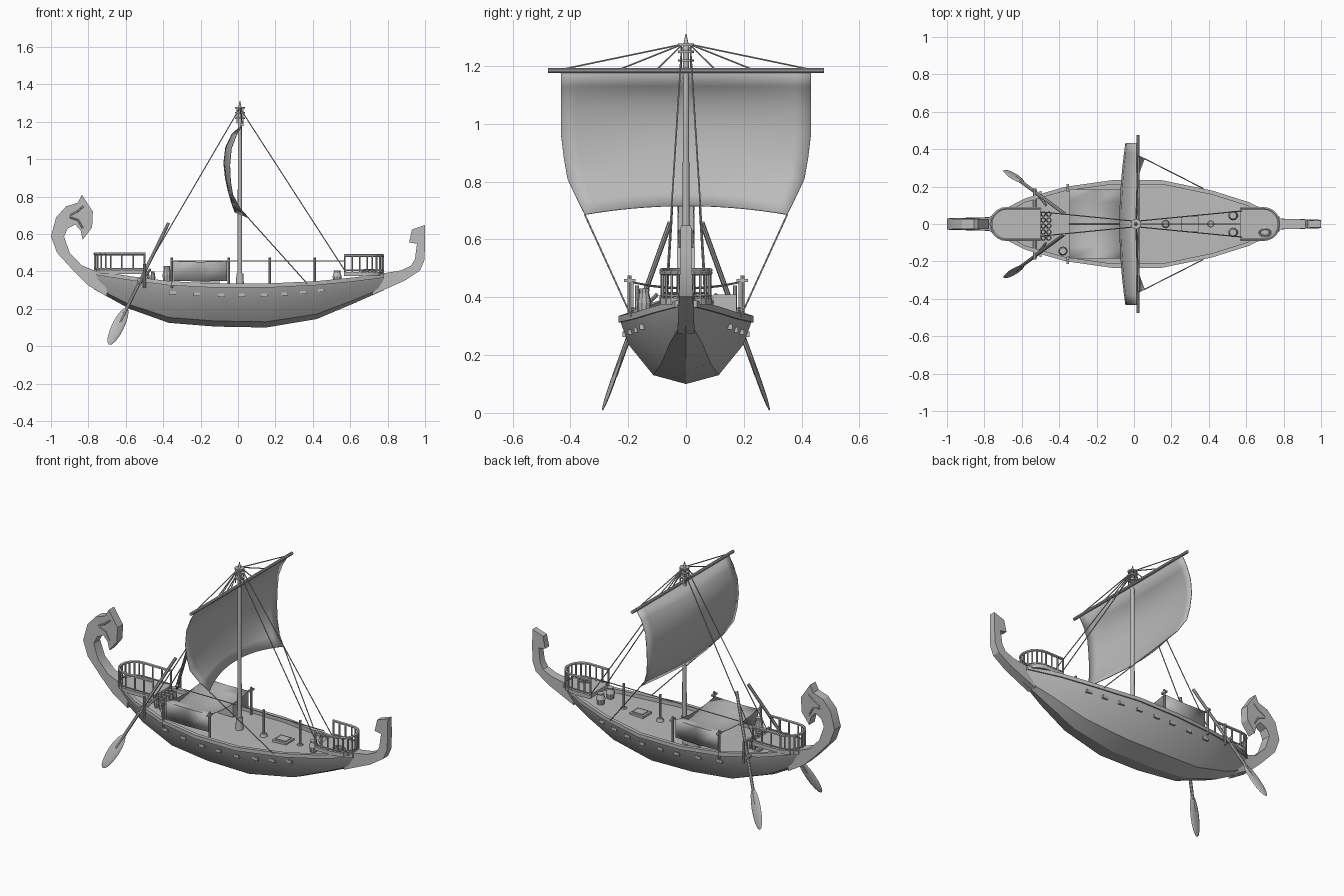
import bpy, bmesh, math
from mathutils import Vector, Matrix

if "Cube" in bpy.data.objects:
    bpy.data.objects.remove(bpy.data.objects["Cube"])

grey = bpy.data.materials.new("plain_grey")
grey.use_nodes = True
grey.diffuse_color = (0.5, 0.5, 0.5, 1)
grey.node_tree.nodes["Principled BSDF"].inputs["Base Color"].default_value = (0.5, 0.5, 0.5, 1)


def finish(bm, name, angle=30):
    bmesh.ops.recalc_face_normals(bm, faces=bm.faces)
    mesh = bpy.data.meshes.new(name)
    bm.to_mesh(mesh)
    bm.free()
    mesh.materials.append(grey)
    ob = bpy.data.objects.new(name, mesh)
    bpy.context.collection.objects.link(ob)
    bpy.ops.object.select_all(action='DESELECT')
    ob.select_set(True)
    bpy.context.view_layer.objects.active = ob
    bpy.ops.object.shade_smooth_by_angle(angle=math.radians(angle))
    return ob


def rod(bm, a, b, r, r2=None, n=8):
    a, b = Vector(a), Vector(b)
    d = b - a
    m = Matrix.Translation((a + b) / 2) @ d.to_track_quat('Z', 'Y').to_matrix().to_4x4()
    bmesh.ops.create_cone(bm, cap_ends=True, segments=n, radius1=r,
                          radius2=r if r2 is None else r2, depth=d.length, matrix=m)


def path(bm, pts, r, n=6):
    for a, b in zip(pts, pts[1:]):
        rod(bm, a, b, r, n=n)


def box(bm, c, s):
    bmesh.ops.create_cube(bm, size=1, matrix=Matrix.Translation(c) @ Matrix.Diagonal((*s, 1)))


def loft(bm, rings):
    rows = [[bm.verts.new(p) for p in ring] for ring in rings]
    n = len(rows[0])
    for r, s in zip(rows, rows[1:]):
        for i in range(n):
            bm.faces.new((r[i], r[(i + 1) % n], s[(i + 1) % n], s[i]))
    bm.faces.new(rows[0])
    bm.faces.new(rows[-1])


def prism(bm, outline, axis, depth):
    vs = [bm.verts.new(p) for p in outline]
    face = bm.faces.new(vs)
    ext = bmesh.ops.extrude_face_region(bm, geom=[face])["geom"]
    bmesh.ops.translate(bm, verts=[g for g in ext if isinstance(g, bmesh.types.BMVert)],
                        vec=Vector(axis) * depth)


def jar(bm, x, y, z, r, h):
    for z0, z1, a, b in ((0, .5, .75, 1), (.5, .85, 1, .7), (.85, 1, .7, .75)):
        rod(bm, (x, y, z + z0 * h), (x, y, z + z1 * h), a * r, b * r, 10)


# Hull stations: x, half beam, sheer height, keel height
STATIONS = [(-.77, .032, .405, .305), (-.58, .13, .375, .2), (-.37, .19, .348, .125),
            (-.12, .226, .335, .105), (.15, .226, .335, .1), (.42, .17, .348, .145),
            (.61, .11, .367, .225), (.78, .03, .388, .3)]


def hull_at(x):
    for a, b in zip(STATIONS, STATIONS[1:]):
        if a[0] <= x <= b[0]:
            return [p + (q - p) * (x - a[0]) / (b[0] - a[0]) for p, q in zip(a, b)]


# Hull with rim and sunken deck
bm = bmesh.new()
rings = []
for x, b, s, k in STATIONS:
    h = s - k
    half = [(b * .5, k + .13 * h), (b * .88, k + .58 * h), (b, s - .022), (b + .008, s - .022),
            (b + .008, s), (b - .014, s), (b - .014, s - .022)]
    rings.append([(x, 0, k)] + [(x, y, z) for y, z in half] + [(x, 0, s - .018)]
                 + [(x, -y, z) for y, z in reversed(half)])
loft(bm, rings)
finish(bm, "hull", 22)

# Bow and stern posts: outer x, z, inner x, z, half width
BOW = [(.72, .275, .72, .38, .03), (.89, .35, .87, .405, .026), (.973, .405, .925, .43, .024),
       (.997, .46, .946, .465, .022), (1, .548, .957, .548, .02), (1, .557, .915, .555, .02),
       (1, .648, .93, .624, .018)]
STERN = [(-.7, .265, -.7, .4, .04), (-.8, .325, -.775, .408, .036), (-.872, .395, -.835, .432, .034),
         (-.968, .5, -.9, .5, .032), (-1, .587, -.93, .587, .03), (-.973, .688, -.91, .63, .028),
         (-.92, .747, -.87, .65, .026)]
for name, rows in (("bow_post", BOW), ("stern_post", STERN)):
    bm = bmesh.new()
    loft(bm, [[(a, -w, b), (a, w, b), (c, w, d), (c, -w, d)] for a, b, c, d, w in rows])
    finish(bm, name)

# Flower finial on the stern
bm = bmesh.new()
flower = [(-.92, .747), (-.856, .768), (-.835, .81), (-.776, .72), (-.78, .635), (-.83, .57),
          (-.842, .62), (-.87, .65)]
prism(bm, [(x, -.026, z) for x, z in flower], (0, 1, 0), .052)
for y in (-.03, .03):
    path(bm, [(-.9, y * .85, .7), (-.86, y * .85, .72), (-.825, y * .85, .75)], .005)
    path(bm, [(-.9, y * .85, .69), (-.855, y * .85, .675), (-.83, y * .85, .63)], .005)
finish(bm, "stern_flower")

# Hull ports
bm = bmesh.new()
for x in (-.35, -.22, -.09, .02, .14, .25, .35, .445):
    _, b, s, k = hull_at(x)
    for side in (-1, 1):
        box(bm, (x, side * b * .92, k + .73 * (s - k)), (.036, .022, .018))
finish(bm, "hull_ports")


# Raised platforms with curved railings
def u_path(x_in, x_out, w):
    d = 1 if x_out > x_in else -1
    arc = [(x_out + d * w * (math.cos(t) - 1), w * math.sin(t))
           for t in [math.pi / 2 - math.pi * i / 10 for i in range(11)]]
    mid = (x_in + x_out - d * w) / 2
    third = (x_out - d * w - x_in) / 3
    side = [(x_in + third * i, w) for i in range(3)]
    return side + arc + [(x, -y) for x, y in reversed(side)]


for name, xi, xo, z, top in (("stern", -.5, -.765, .385, .5), ("bow", .57, .775, .375, .49)):
    bm = bmesh.new()
    prism(bm, [(x, y, z) for x, y in u_path(xi, xo, .092)], (0, 0, 1), .022)
    finish(bm, name + "_platform")
    bm = bmesh.new()
    line = u_path(xi, xo, .084)
    for x, y in line:
        rod(bm, (x, y, z), (x, y, top), .005, n=6)
    path(bm, [(x, y, top - .006) for x, y in line], .008)
    path(bm, [(x, y, z + .03) for x, y in line], .004)
    finish(bm, name + "_railing")

# Mast with footing, rings and pointed tip
bm = bmesh.new()
MX = .01
rod(bm, (MX, 0, .3), (MX, 0, 1.27), .013, .01, 12)
rod(bm, (MX, 0, .31), (MX, 0, .39), .023, .018, 12)
rod(bm, (MX, 0, 1.26), (MX, 0, 1.31), .012, .002, 12)
for z in (1.215, 1.245, 1.27):
    rod(bm, (MX, 0, z), (MX, 0, z + .008), .027, n=12)
for i in range(4):
    t = math.pi / 4 + i * math.pi / 2
    x, y = MX + .023 * math.cos(t), .023 * math.sin(t)
    rod(bm, (x, y, 1.19), (x, y, 1.278), .003, n=6)
finish(bm, "mast")

bm = bmesh.new()
rod(bm, (.022, -.477, 1.185), (.022, .477, 1.185), .009, n=10)
finish(bm, "yard")

# Billowing sail: drop fraction, half width, edge x, centre x
SAIL = [(0, .433, .02, .015), (.1, .433, -.01, -.035), (.25, .433, -.038, -.068),
        (.43, .433, -.046, -.078), (.6, .423, -.042, -.07), (.75, .41, -.03, -.055),
        (.9, .375, .01, -.035), (1, .35, .055, -.018)]
bm = bmesh.new()
rows = []
for v, w, e, c in SAIL:
    row = []
    for i in range(17):
        u = i / 8 - 1
        row.append(bm.verts.new((e + (c - e) * (1 - u * u), u * w, 1.18 - v * (.465 + .03 * u * u))))
    rows.append(row)
for r, s in zip(rows, rows[1:]):
    for i in range(16):
        bm.faces.new((r[i], r[i + 1], s[i + 1], s[i]))
sail = finish(bm, "sail", 60)
sail.modifiers.new("thickness", 'SOLIDIFY').thickness = .004

# Ropes: stays, sheets and yard lifts
bm = bmesh.new()
for s in (-1, 1):
    rod(bm, (.015, s * .015, 1.265), (.58, s * .07, .39), .003, n=5)
    rod(bm, (.005, s * .015, 1.265), (-.5, s * .065, .4), .003, n=5)
    rod(bm, (.055, s * .35, .686), (.37, s * .19, .335), .003, n=5)
    for y in (.1, .23, .43):
        rod(bm, (MX, s * .012, 1.275), (.022, s * y, 1.188), .003, n=5)
finish(bm, "rigging")

# Centre line rope on forked posts
bm = bmesh.new()
rod(bm, (-.35, 0, .455), (.57, 0, .455), .003, n=5)
for x in (.17, .41):
    rod(bm, (x, 0, .31), (x, 0, .475), .007)
    rod(bm, (x, 0, .315), (x, 0, .335), .022, .016, 10)
finish(bm, "centre_rope_and_posts")

# Canopy: sagging roof with hanging side cloths on poles
bm = bmesh.new()
rows = []
for x, dz in ((-.345, 0), (-.2, -.004), (-.06, 0)):
    prof = [(-.185, .35), (-.185, .455)] + [(y, .455 - .02 * (1 - (y / .185) ** 2))
            for y in (-.12, -.06, 0, .06, .12)] + [(.185, .455), (.185, .35)]
    rows.append([bm.verts.new((x, y, z + dz)) for y, z in prof])
for r, s in zip(rows, rows[1:]):
    for i in range(len(r) - 1):
        bm.faces.new((r[i], r[i + 1], s[i + 1], s[i]))
canopy = finish(bm, "canopy")
canopy.modifiers.new("thickness", 'SOLIDIFY').thickness = .004

bm = bmesh.new()
for x in (-.355, -.05):
    for y in (-.195, .195):
        rod(bm, (x, y, .31), (x, y, .475), .007)
        box(bm, (x, y, .458), (.014, .04, .01))
finish(bm, "canopy_poles")

# Steering oars with lashing beam
for side, name in ((1, "left"), (-1, "right")):
    bm = bmesh.new()
    top, tip = Vector((-.372, side * .055, .658)), Vector((-.69, side * .29, .008))
    d = (tip - top).normalized()
    rod(bm, top, tip - d * .14, .009)
    w = d.cross(Vector((0, 1, 0))).normalized()
    t = d.cross(w)
    rot = Matrix((w, t, d)).transposed().to_4x4()
    bmesh.ops.create_uvsphere(bm, u_segments=12, v_segments=8, radius=1,
                              matrix=Matrix.Translation(tip - d * .115) @ rot
                              @ Matrix.Diagonal((.033, .007, .115, 1)))
    finish(bm, name + "_steering_oar")
bm = bmesh.new()
rod(bm, (-.53, -.19, .355), (-.53, .19, .355), .009)
for s in (-1, 1):
    rod(bm, (-.53, s * .18, .33), (-.47, s * .1, .41), .007)
    rod(bm, (-.5, s * .17, .31), (-.5, s * .17, .44), .007)
finish(bm, "oar_supports")

# Deck cargo
bm = bmesh.new()
for i in range(5):
    for x in (-.485, -.455):
        jar(bm, x, -.075 + i * .032, .34, .014, .06)
jar(bm, -.38, -.145, .33, .025, .1)
for y in (-.045, .045):
    jar(bm, .53, y, .34, .026, .065)
finish(bm, "jars")
bm = bmesh.new()
box(bm, (.3, 0, .325), (.09, .08, .02))
box(bm, (.3, 0, .334), (.065, .055, .012))
box(bm, (-.15, .135, .365), (.1, .08, .09))
finish(bm, "hatch_and_crate")
bm = bmesh.new()
for z, r in ((.4, .034), (.408, .026)):
    path(bm, [(.7 + r * math.cos(i * math.pi / 6), -.045 + .7 * r * math.sin(i * math.pi / 6), z)
              for i in range(13)], .006)
finish(bm, "rope_coil")
